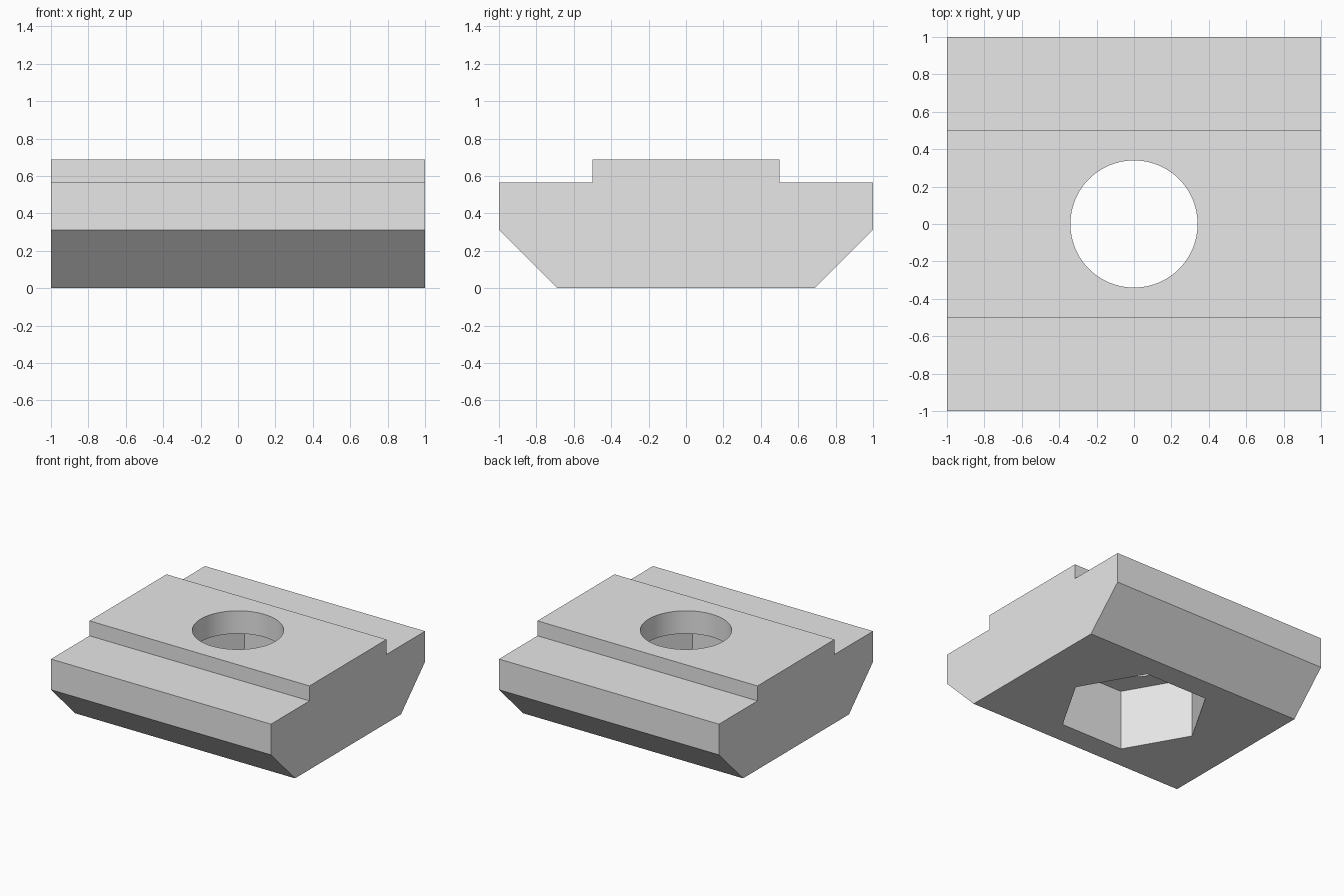
import bpy
import bmesh
import math

cube = bpy.data.objects.get("Cube")
if cube:
    bpy.data.objects.remove(cube, do_unlink=True)

HALF_LENGTH = 1.0
HOLE_RADIUS = 0.34
HEX_RADIUS = 0.572
HEX_DEPTH = 0.5

steel = bpy.data.materials.new("light grey steel")
steel.use_nodes = True
steel.diffuse_color = (0.8, 0.8, 0.8, 1)
steel.node_tree.nodes["Principled BSDF"].inputs["Base Color"].default_value = (0.8, 0.8, 0.8, 1)


def extrude(name, outline, vector):
    """Closed prism made by sweeping a planar outline along a vector."""
    bm = bmesh.new()
    face = bm.faces.new([bm.verts.new(p) for p in outline])
    swept = bmesh.ops.extrude_face_region(bm, geom=[face], use_keep_orig=True)
    moved = [g for g in swept["geom"] if isinstance(g, bmesh.types.BMVert)]
    bmesh.ops.translate(bm, verts=moved, vec=vector)
    bmesh.ops.recalc_face_normals(bm, faces=bm.faces)
    mesh = bpy.data.meshes.new(name)
    bm.to_mesh(mesh)
    bm.free()
    mesh.materials.append(steel)
    obj = bpy.data.objects.new(name, mesh)
    bpy.context.collection.objects.link(obj)
    return obj


def ring(radius, sides, z):
    angles = [2 * math.pi * i / sides for i in range(sides)]
    return [(radius * math.cos(a), radius * math.sin(a), z) for a in angles]


# Nut body: mirrored cross-section with raised rib and chamfered underside
half = [(0.6875, 0), (1, 0.3125), (1, 0.5645), (0.5, 0.5645), (0.5, 0.6875)]
section = half + [(-y, z) for y, z in reversed(half)]
body = extrude("slot_nut_body", [(-HALF_LENGTH, y, z) for y, z in section],
               (2 * HALF_LENGTH, 0, 0))

# Round through hole above, hexagonal pocket below
cutters = [
    extrude("hex_pocket_cutter", ring(HEX_RADIUS, 6, -0.2), (0, 0, HEX_DEPTH + 0.2)),
    extrude("round_hole_cutter", ring(HOLE_RADIUS, 96, 0.2), (0, 0, 1)),
]
bpy.ops.object.select_all(action="DESELECT")
body.select_set(True)
bpy.context.view_layer.objects.active = body
for cutter in cutters:
    cutter.hide_render = True
    cut = body.modifiers.new(cutter.name, "BOOLEAN")
    cut.operation = "DIFFERENCE"
    cut.solver = "EXACT"
    cut.object = cutter
    bpy.ops.object.modifier_apply(modifier=cut.name)
    bpy.data.objects.remove(cutter, do_unlink=True)

# Smooth the hole wall, keep every machined edge crisp
bpy.ops.object.shade_smooth_by_angle(angle=math.radians(30))
